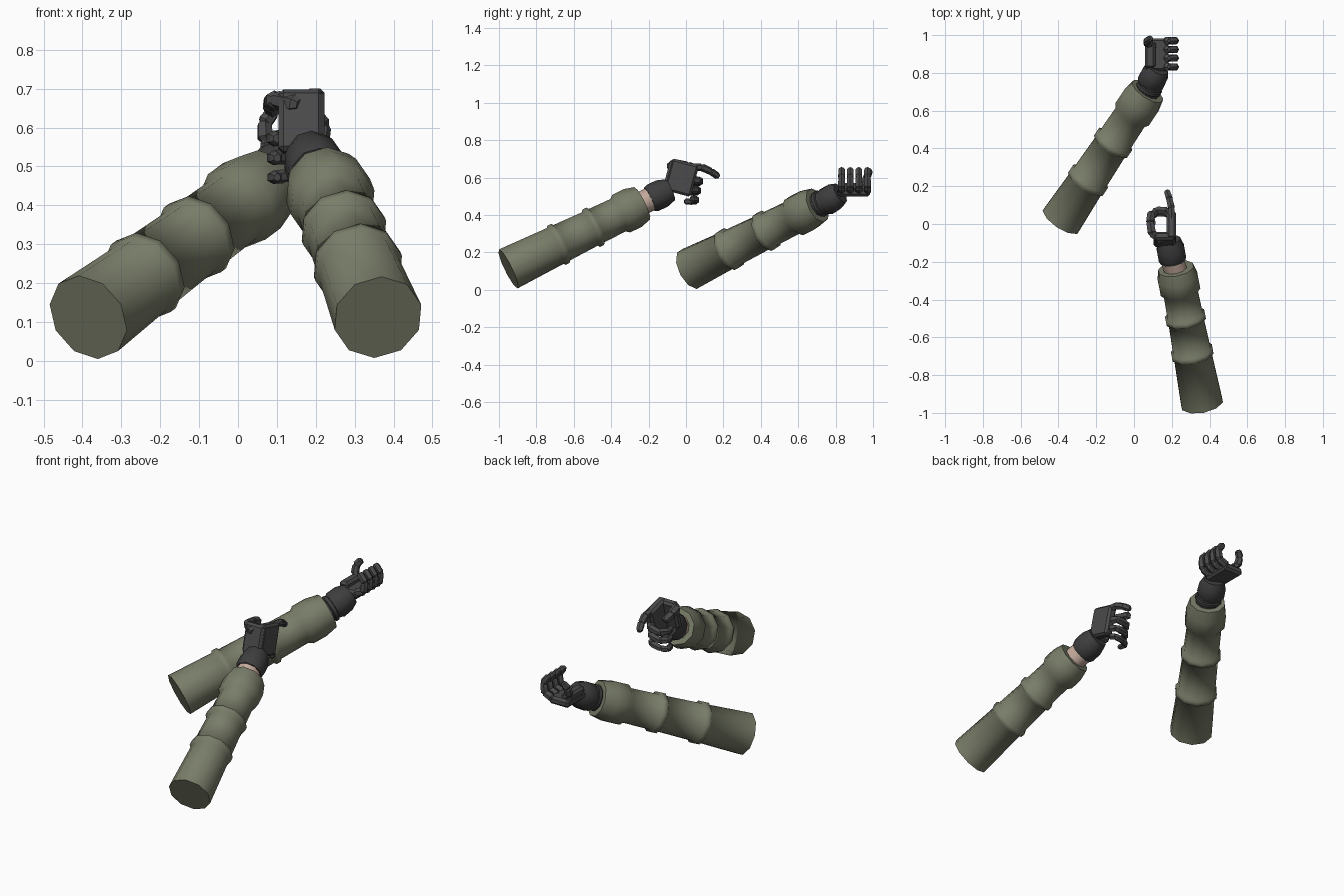
import bpy, bmesh, math
from mathutils import Vector, Matrix

if "Cube" in bpy.data.objects:
    bpy.data.objects.remove(bpy.data.objects["Cube"])


def material(name, rgb):
    m = bpy.data.materials.new(name)
    m.diffuse_color = (*rgb, 1)
    m.use_nodes = True
    m.node_tree.nodes["Principled BSDF"].inputs["Base Color"].default_value = m.diffuse_color
    return m


OLIVE = material("olive_cloth", (0.19, 0.205, 0.14))
DARK = material("dark_glove", (0.048, 0.048, 0.05))
GREY = material("grey_plate", (0.07, 0.07, 0.072))
SKIN = material("skin", (0.55, 0.40, 0.33))


def finish(bm, name, mat, smooth=40):
    bmesh.ops.recalc_face_normals(bm, faces=bm.faces)
    me = bpy.data.meshes.new(name)
    bm.to_mesh(me)
    bm.free()
    me.materials.append(mat)
    ob = bpy.data.objects.new(name, me)
    bpy.context.collection.objects.link(ob)
    if smooth:
        bpy.ops.object.select_all(action='DESELECT')
        ob.select_set(True)
        bpy.context.view_layer.objects.active = ob
        bpy.ops.object.shade_smooth_by_angle(angle=math.radians(smooth))
    return ob


def add_lathe(bm, a, b, profile, sides=10):
    """Capped tube along a-b; profile is (fraction along axis, radius)."""
    a, b = Vector(a), Vector(b)
    d = (b - a).normalized()
    u = d.cross(Vector((0, 0, 1))).normalized()
    v = u.cross(d)
    rings = []
    for t, r in profile:
        c = a.lerp(b, t)
        rings.append([bm.verts.new(c + r * (u * math.cos(k) + v * math.sin(k)))
                      for k in (math.tau * (i + 0.5) / sides for i in range(sides))])
    for p, q in zip(rings, rings[1:]):
        for i in range(sides):
            j = (i + 1) % sides
            bm.faces.new((p[i], p[j], q[j], q[i]))
    bm.faces.new(rings[0])
    bm.faces.new(rings[-1])


def tube(name, a, b, profile, mat, sides=10, smooth=40):
    bm = bmesh.new()
    add_lathe(bm, a, b, profile, sides)
    return finish(bm, name, mat, smooth)


def sleeve(side, a, b, ring1, ring2, cuff):
    """Sleeve with two folds and a wide cuff."""
    prof = [(0, 0.116), (ring1 - 0.03, 0.106), (ring1 - 0.02, 0.116),
            (ring1 + 0.01, 0.116), (ring1 + 0.02, 0.105),
            (ring2 - 0.03, 0.099), (ring2 - 0.02, 0.111),
            (ring2 + 0.01, 0.111), (ring2 + 0.02, 0.099),
            (cuff - 0.01, 0.096), (cuff + 0.015, 0.112),
            (cuff + 0.10, 0.112), (1, 0.097)]
    tube(side + "_sleeve", a, b, prof, OLIVE, 10, 60)


def block(name, centre, size, mat, rot=None, bevel=0.012):
    bm = bmesh.new()
    bmesh.ops.create_cube(bm, size=1)
    bmesh.ops.scale(bm, vec=size, verts=bm.verts)
    bmesh.ops.bevel(bm, geom=list(bm.edges), offset=bevel, segments=1, affect='EDGES')
    bmesh.ops.transform(bm, matrix=Matrix.Translation(centre) @ (rot or Matrix()), verts=bm.verts)
    return finish(bm, name, mat, 0)


def finger(name, points, r=0.019, mat=GREY):
    """Jointed finger: one bulged segment between each pair of points."""
    bm = bmesh.new()
    n = len(points) - 1
    for i, (p, q) in enumerate(zip(points, points[1:])):
        s = r * (1 - 0.12 * i / n)
        add_lathe(bm, p, q, [(-0.14, s * 0.6), (0.08, s * 1.08),
                             (0.88, s), (1.1, s * 0.6)], 6)
    return finish(bm, name, mat, 30)


# ---- Right arm: sleeve, bare wrist, glove cuff
sleeve("right", (0.36, -0.95, 0.112), (0.222, -0.235, 0.462), 0.38, 0.64, 0.83)
tube("right_wrist_skin", (0.225, -0.26, 0.45), (0.19, -0.15, 0.505),
     [(0, 0.064), (1, 0.064)], SKIN)
tube("right_glove_cuff", (0.205, -0.195, 0.484), (0.185, -0.085, 0.535),
     [(0, 0.069), (0.15, 0.077), (0.6, 0.077), (1, 0.062)], DARK)

# ---- Right hand: back plate, heel, curled fingers, pointing finger, thumb
tilt = Matrix.Rotation(math.radians(-15), 4, 'X')
block("right_hand_back", (0.198, -0.025, 0.6), (0.05, 0.15, 0.175), GREY, tilt)
block("right_hand_heel", (0.162, -0.082, 0.615), (0.115, 0.045, 0.165), GREY, tilt)
for i, z in enumerate((0.575, 0.525, 0.475)):
    s = 1 - 0.08 * i
    finger(f"right_finger_{i + 1}",
           [(0.195, 0.03, z + 0.012), (0.175, 0.07 - 0.008 * i, z + 0.01),
            (0.12, 0.075 - 0.01 * i, z), (0.09, 0.035, z - 0.003),
            (0.1, -0.005, z - 0.003)], 0.021 * s)
finger("right_pointing_finger", [(0.198, 0.03, 0.655), (0.198, 0.085, 0.655),
                                 (0.187, 0.135, 0.632), (0.175, 0.172, 0.606)], 0.02)
finger("right_thumb", [(0.15, -0.085, 0.66), (0.095, -0.05, 0.672),
                       (0.085, 0.01, 0.662), (0.09, 0.06, 0.645)], 0.024)

# ---- Left arm: sleeve, wrist, glove cuff
sleeve("left", (-0.385, 0.02, 0.112), (0.072, 0.703, 0.452), 0.315, 0.605, 0.82)
tube("left_wrist", (0.06, 0.685, 0.444), (0.1, 0.755, 0.478),
     [(0, 0.066), (0.35, 0.066), (0.4, 0.073), (0.6, 0.073), (0.65, 0.066), (1, 0.066)], DARK)
tube("left_glove_cuff", (0.083, 0.738, 0.464), (0.127, 0.825, 0.517),
     [(0, 0.066), (0.15, 0.076), (0.65, 0.074), (1, 0.058)], DARK)

# ---- Left hand: flat palm facing up, four curled fingers, thumb
block("left_palm", (0.12, 0.897, 0.522), (0.125, 0.172, 0.045), GREY)
block("left_hand_heel", (0.085, 0.895, 0.55), (0.055, 0.14, 0.045), GREY)
for i in range(4):
    y = 0.832 + 0.046 * i
    finger(f"left_finger_{i + 1}",
           [(0.165, y, 0.53), (0.212, y, 0.55), (0.22, y, 0.605),
            (0.188, y, 0.645)], 0.021)
finger("left_thumb", [(0.105, 0.94, 0.54), (0.07, 0.955, 0.57),
                      (0.068, 0.97, 0.612), (0.09, 0.982, 0.64)], 0.021)
